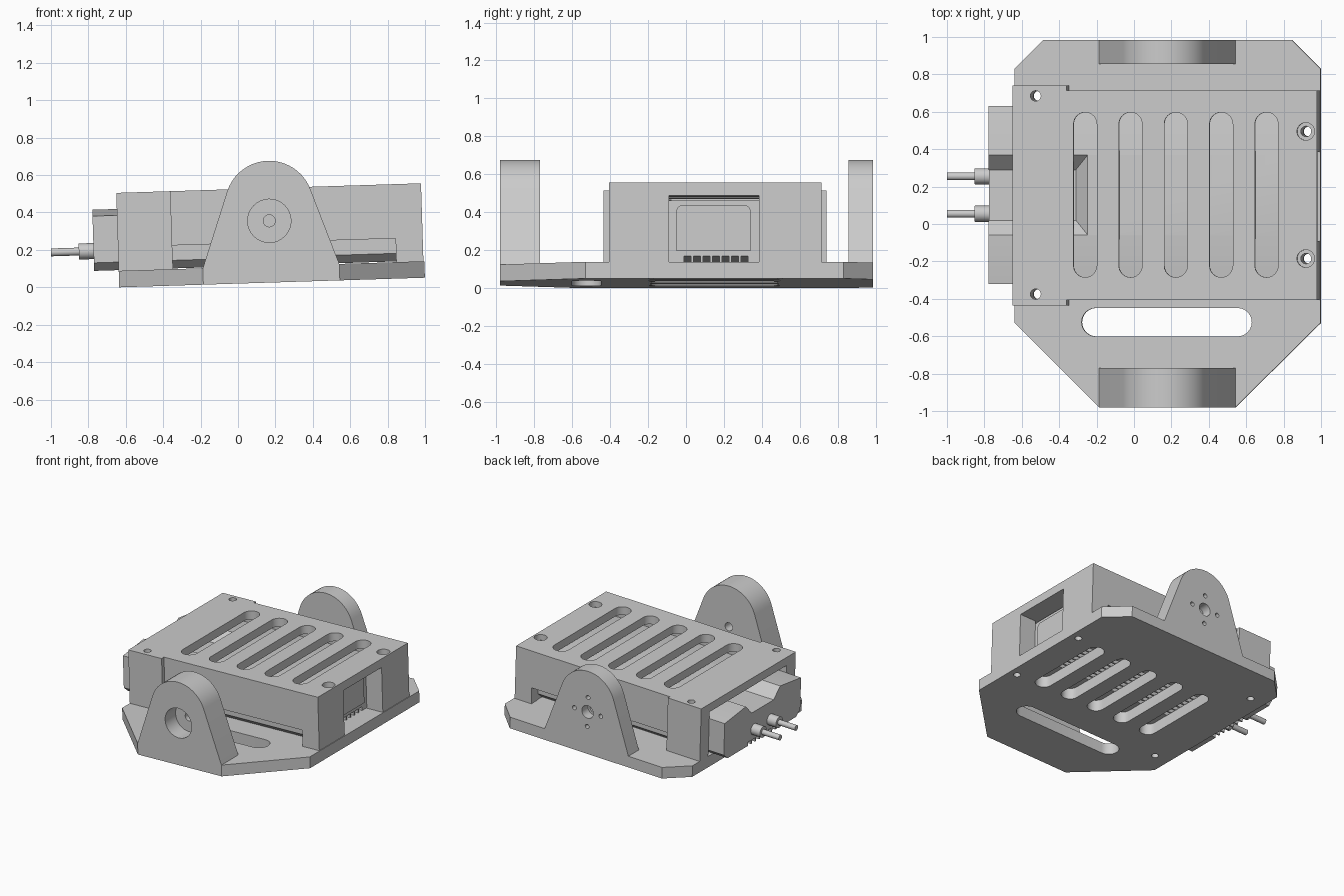
import bpy, bmesh, math
from mathutils import Matrix

if "Cube" in bpy.data.objects:
    bpy.data.objects.remove(bpy.data.objects["Cube"])

TILT = Matrix.Translation((-0.635, 0, 0)) @ Matrix.Rotation(-math.radians(1.8), 4, 'Y') @ Matrix.Translation((0.635, 0, 0))
PLACE = {'x': lambda p, q, t: (t, p, q), 'y': lambda p, q, t: (p, t, q), 'z': lambda p, q, t: (p, q, t)}


def prism(name, pts, axis, a, b):
    """Extrude a 2D outline along an axis from a to b."""
    bm = bmesh.new()
    lo = [bm.verts.new(PLACE[axis](p, q, a)) for p, q in pts]
    hi = [bm.verts.new(PLACE[axis](p, q, b)) for p, q in pts]
    bm.faces.new(lo)
    bm.faces.new(hi)
    n = len(pts)
    for i in range(n):
        j = (i + 1) % n
        bm.faces.new((lo[i], lo[j], hi[j], hi[i]))
    bmesh.ops.recalc_face_normals(bm, faces=bm.faces)
    me = bpy.data.meshes.new(name)
    bm.to_mesh(me)
    bm.free()
    ob = bpy.data.objects.new(name, me)
    bpy.context.collection.objects.link(ob)
    return ob


def arc(cx, cy, r, a0, a1, n):
    return [(cx + r * math.cos(math.radians(a0 + (a1 - a0) * i / n)),
             cy + r * math.sin(math.radians(a0 + (a1 - a0) * i / n))) for i in range(n + 1)]


def circle(cx, cy, r, n=24):
    return arc(cx, cy, r, 0, 360, n)[:-1]


def rect(p0, p1, q0, q1):
    return [(p0, q0), (p1, q0), (p1, q1), (p0, q1)]


def slot_y(x, y0, y1, r):
    return arc(x, y1 - r, r, 0, 180, 12) + arc(x, y0 + r, r, 180, 360, 12)


def slot_x(x0, x1, y, r):
    return arc(x1 - r, y, r, -90, 90, 12) + arc(x0 + r, y, r, 90, 270, 12)


def cut(ob, pts, axis, a, b):
    apply_bool(ob, prism("cutter", pts, axis, a, b), 'DIFFERENCE')


def apply_bool(ob, other, op):
    other.hide_render = True
    m = ob.modifiers.new("bool", 'BOOLEAN')
    m.operation, m.object, m.solver = op, other, 'EXACT'
    bpy.context.view_layer.objects.active = ob
    bpy.ops.object.modifier_apply(modifier=m.name)
    bpy.data.objects.remove(other, do_unlink=True)


T = 0.088                                   # base thickness
SLOTS = [-0.245 + 0.2425 * i for i in range(5)]
SCREWS = [(-0.51, 0.685), (-0.51, -0.375), (0.935, 0.495), (0.935, -0.185)]
parts = []

# base plate with vents, cable slot and screw holes
base = prism("base_plate", [(-0.635, 0.83), (-0.48, 0.985), (0.845, 0.985), (1.0, 0.83), (1.0, -0.53),
                            (0.545, -0.98), (-0.185, -0.98), (-0.635, -0.53)], 'z', 0, T)
cut(base, slot_x(-0.277, 0.633, -0.525, 0.076), 'z', -0.1, 0.2)
for x in SLOTS:
    cut(base, slot_y(x, -0.2, 0.5, 0.062), 'z', -0.1, 0.2)
for x, y in SCREWS:
    cut(base, circle(x, y, 0.026, 16), 'z', -0.1, 0.2)
parts.append(base)

# cover: stepped box, hollow inside, open at the cable end
cover = prism("cover", [(-0.635, -0.435), (-0.345, -0.435), (-0.345, -0.405), (0.995, -0.405),
                        (0.995, 0.715), (-0.345, 0.715), (-0.345, 0.74), (-0.635, 0.74)], 'z', T, 0.505)
cut(cover, rect(-0.325, 0.635, 0.0, 0.44), 'x', -0.9, 0.855)
cut(cover, rect(-0.345, 0.85, 0.0, 0.215), 'y', -0.9, 0.9)      # side openings
cut(cover, rect(-0.09, 0.385, 0.0, 0.438), 'x', 0.7, 1.2)       # end window
for x in SLOTS:
    cut(cover, slot_y(x, -0.285, 0.597, 0.062), 'z', 0.3, 0.7)
for x, y in SCREWS:
    cut(cover, circle(x, y, 0.028, 16), 'z', 0, 0.7)
    if x > 0:
        cut(cover, circle(x, y, 0.047), 'z', 0.46, 0.7)         # counterbore
parts.append(cover)

# inner unit: chamfered section with cooling grooves underneath
section = [(-0.32, 0.135), (-0.27, 0.092)]
for i in range(7):
    y = -0.01 + 0.05 * i
    section += [(y, 0.092), (y, 0.122), (y + 0.036, 0.122), (y + 0.036, 0.092)]
section += [(0.58, 0.092), (0.63, 0.135), (0.63, 0.385), (0.37, 0.419), (-0.06, 0.419), (-0.32, 0.385)]
unit = prism("inner_unit", section, 'x', -0.766, 0.856)
valley = prism("valley", rect(-1.2, -0.3, 0.02, 0.29), 'z', 0.339, 0.43)
for v in valley.data.vertices:              # flare the valley towards its top
    if v.co.z > 0.4:
        v.co.y += 0.09 if v.co.y > 0.15 else -0.09
        v.co.x += 0.075 if v.co.x > -0.5 else 0
apply_bool(unit, valley, 'DIFFERENCE')
parts.append(unit)

# front panel of the unit, seen through the window
panel = arc(0.31, 0.36, 0.03, 0, 90, 6) + arc(-0.02, 0.36, 0.03, 90, 180, 6) + [(-0.05, 0.15), (0.34, 0.15)]
parts.append(prism("window_panel", panel, 'x', 0.85, 0.868))

# cables and their strain reliefs
for i, y in enumerate((0.255, 0.055)):
    parts.append(prism(f"strain_relief_{i}", circle(y, 0.198, 0.043), 'x', -0.845, -0.75))
    parts.append(prism(f"cable_{i}", circle(y, 0.198, 0.021), 'x', -0.994, -0.8))

# pivot ears
CX, CZ = 0.178, 0.33
ear = [(-0.185, T), (0.545, T)] + arc(0.18, 0.415, 0.236, 19.6, 160.4, 20)
front = prism("front_ear", ear, 'y', -0.98, -0.77)
cut(front, circle(CX, CZ, 0.116, 32), 'y', -1.2, -0.85)
cut(front, circle(CX, CZ, 0.032), 'y', -1.2, -0.5)
rear = prism("rear_ear", ear, 'y', 0.855, 0.985)
cut(rear, circle(CX, CZ, 0.05), 'y', 0.91, 1.2)
cut(rear, circle(CX, CZ, 0.032), 'y', 0.7, 1.2)
for k in range(4):
    a = math.radians(90 * k)
    cut(rear, circle(CX + 0.115 * math.cos(a), CZ + 0.115 * math.sin(a), 0.017, 12), 'y', 0.91, 1.2)
parts += [front, rear]

# tilt the whole assembly and smooth the round surfaces
for ob in parts:
    ob.data.transform(TILT)
    ob.data.update()
    ob.select_set(True)
bpy.context.view_layer.objects.active = parts[0]
bpy.ops.object.shade_smooth_by_angle(angle=math.radians(32))
